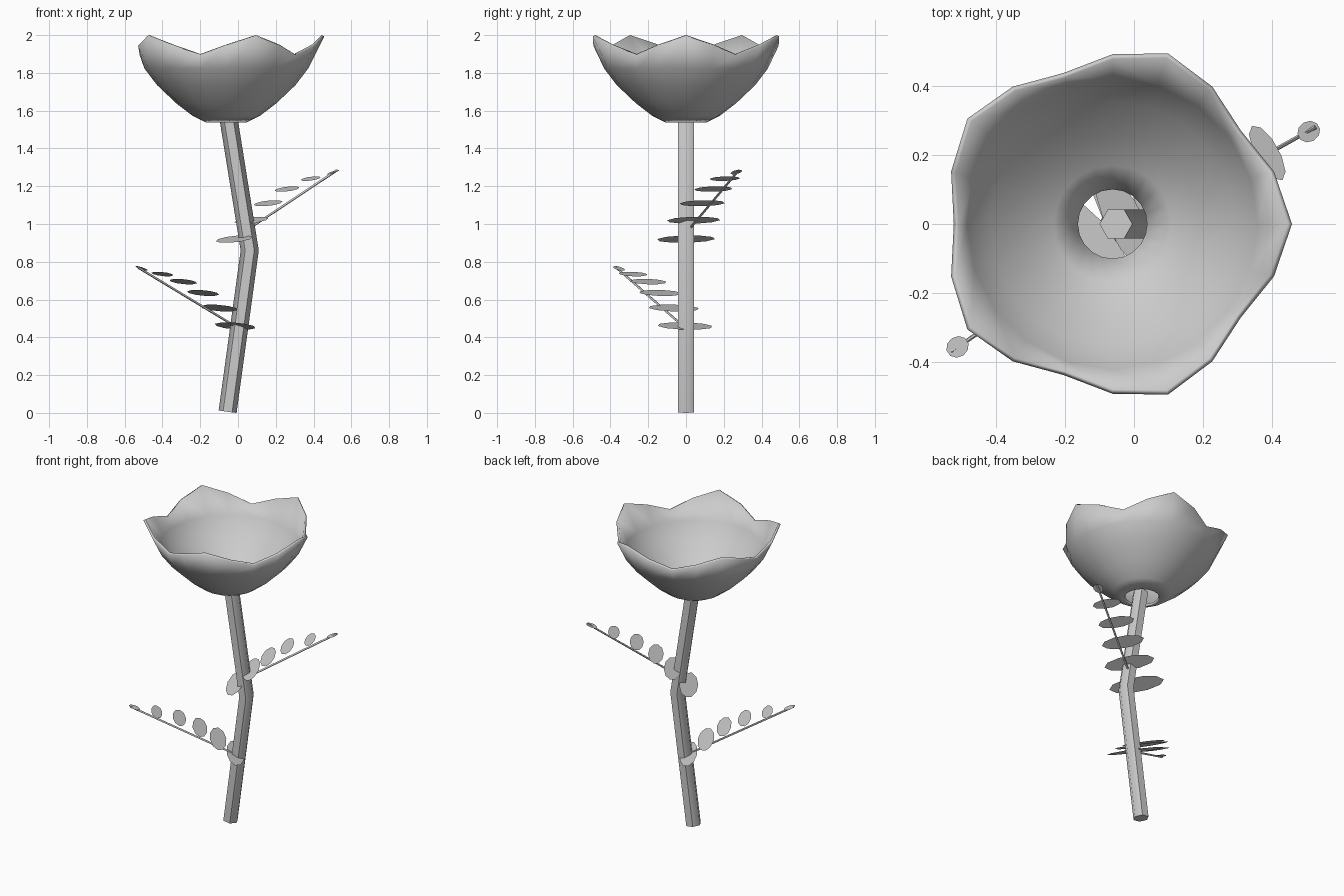
import bpy, bmesh, math
from mathutils import Vector

if "Cube" in bpy.data.objects:
    bpy.data.objects.remove(bpy.data.objects["Cube"])

grey = bpy.data.materials.new("plain_grey")
grey.diffuse_color = (0.6, 0.6, 0.6, 1)
grey.use_nodes = True
grey.node_tree.nodes["Principled BSDF"].inputs["Base Color"].default_value = grey.diffuse_color


def make(name, bm, angle=60):
    bmesh.ops.recalc_face_normals(bm, faces=bm.faces)
    me = bpy.data.meshes.new(name)
    bm.to_mesh(me)
    bm.free()
    ob = bpy.data.objects.new(name, me)
    bpy.context.collection.objects.link(ob)
    me.materials.append(grey)
    bpy.ops.object.select_all(action='DESELECT')
    ob.select_set(True)
    bpy.context.view_layer.objects.active = ob
    bpy.ops.object.shade_smooth_by_angle(angle=math.radians(angle))
    return ob


def bridge(bm, rings):
    for a, b in zip(rings, rings[1:]):
        n = len(a)
        for i in range(n):
            j = (i + 1) % n
            bm.faces.new((a[i], a[j], b[j], b[i]))


def tube(name, path, radius, sides):
    """Capped tube in the xz bend plane, or along a straight path."""
    bm = bmesh.new()
    pts = [Vector(p) for p in path]
    rings = []
    for k, p in enumerate(pts):
        d = (pts[min(k + 1, len(pts) - 1)] - pts[max(k - 1, 0)]).normalized()
        u = d.cross(Vector((0, 1, 0))).normalized()
        v = d.cross(u)
        rings.append([bm.verts.new(p + radius * (math.cos(t) * u + math.sin(t) * v))
                      for t in (2 * math.pi * i / sides for i in range(sides))])
    bridge(bm, rings)
    bm.faces.new(rings[0])
    bm.faces.new(rings[-1])
    return make(name, bm)


def leaf(name, centre, along, a, b, tilt):
    """Thin oval blade: long axis across the branch, outer edge raised."""
    along = Vector((along[0], along[1], 0)).normalized()
    across = Vector((-along.y, along.x, 0))
    rise = along * math.cos(tilt) + Vector((0, 0, math.sin(tilt)))
    bm = bmesh.new()
    bm.faces.new([bm.verts.new(Vector(centre) + across * a * math.cos(t) + rise * b * math.sin(t))
                  for t in (2 * math.pi * i / 10 for i in range(10))])
    return make(name, bm)


# Bent stem
tube("stem", [(-0.055, 0, 0.006), (0.062, 0, 0.86), (-0.052, 0, 1.57)], 0.048, 6)

# Bowl-shaped bloom: five pointed petals merged into one shell
profile = [(0.1, 1.55), (0.17, 1.585), (0.255, 1.65), (0.355, 1.745), (0.42, 1.83)]
SEG = 20
bm = bmesh.new()
rings = []
for r, z in profile:
    rings.append([bm.verts.new((-0.062 + r * math.cos(2 * math.pi * i / SEG),
                                r * math.sin(2 * math.pi * i / SEG), z)) for i in range(SEG)])
rim = [(0.505, 2.0), (0.477, 1.95), (0.445, 1.9), (0.477, 1.95)]
rings.append([bm.verts.new((-0.062 + rim[i % 4][0] * math.cos(2 * math.pi * i / SEG),
                            rim[i % 4][0] * math.sin(2 * math.pi * i / SEG),
                            rim[i % 4][1])) for i in range(SEG)])
bridge(bm, rings)
bloom = make("bloom", bm)
shell = bloom.modifiers.new("thickness", 'SOLIDIFY')
shell.thickness = 0.015
shell.offset = -1

# Two leafy branches: start, tip, leaf centres from stem to tip
sizes = [(0.175, 0.058), (0.16, 0.054), (0.135, 0.048), (0.115, 0.043), (0.09, 0.036), (0.03, 0.036)]
branches = {
    "upper": ((0.05, 0.015, 0.97), (0.525, 0.28, 1.285),
              [(-0.02, 0, 0.92), (0.07, 0.04, 1.02), (0.16, 0.087, 1.11),
               (0.26, 0.145, 1.185), (0.385, 0.205, 1.24), (0.505, 0.267, 1.275)]),
    "lower": ((0, -0.005, 0.45), (-0.53, -0.37, 0.77),
              [(-0.015, -0.005, 0.46), (-0.1, -0.065, 0.555), (-0.185, -0.135, 0.635),
               (-0.29, -0.2, 0.695), (-0.4, -0.28, 0.735), (-0.51, -0.355, 0.765)]),
}
for side, (start, tip, centres) in branches.items():
    tube(side + "_branch", [start, tip], 0.006, 6)
    along = Vector(tip) - Vector(start)
    for k, (c, (a, b)) in enumerate(zip(centres, sizes)):
        leaf(f"{side}_leaf_{k + 1}", c, along, a, b, math.radians(20))
